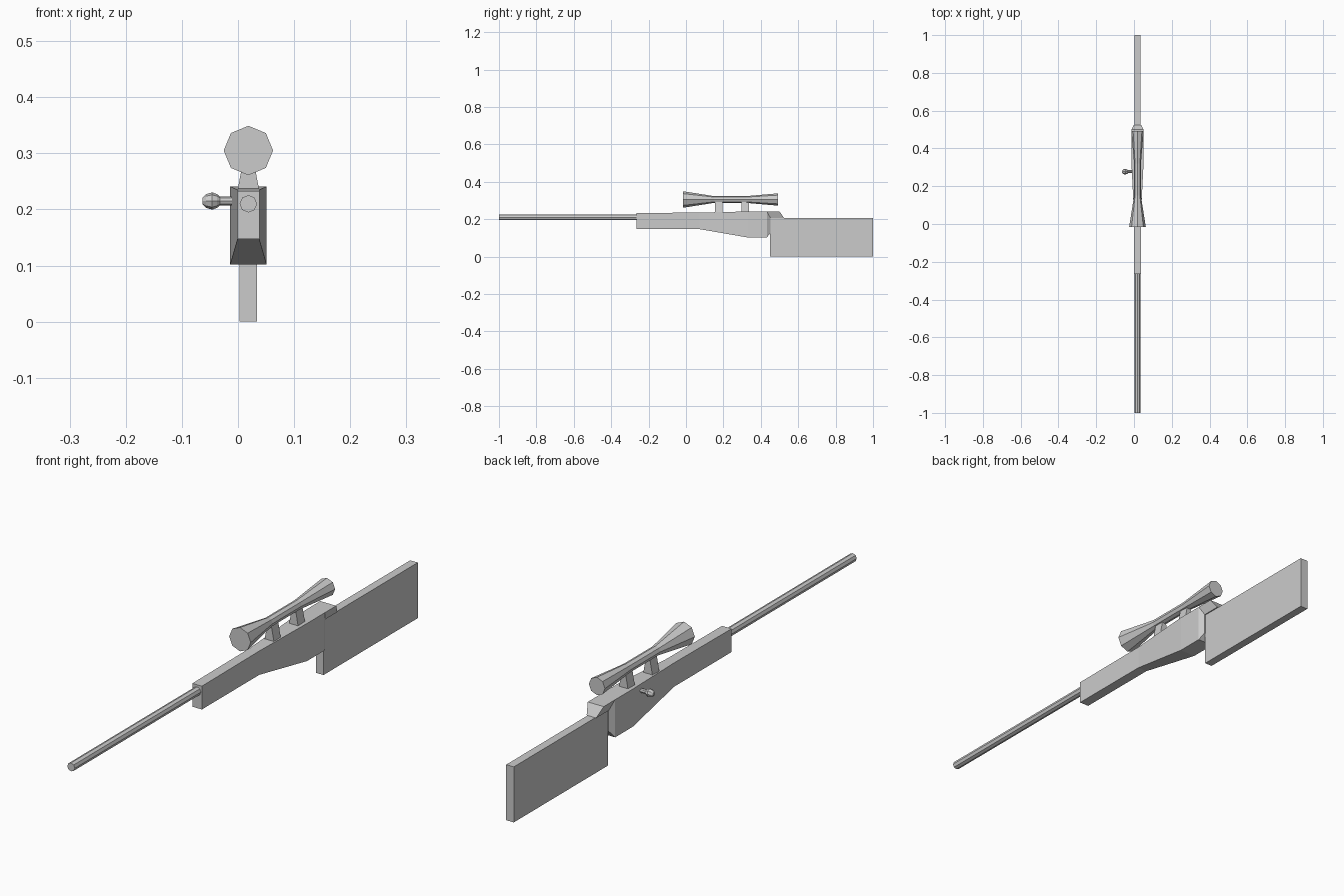
import bpy, bmesh, math

if "Cube" in bpy.data.objects:
    bpy.data.objects.remove(bpy.data.objects["Cube"])

CX = 0.0185  # centre line of the long parts


def finish(name, bm):
    bmesh.ops.recalc_face_normals(bm, faces=bm.faces[:])
    me = bpy.data.meshes.new(name)
    bm.to_mesh(me)
    bm.free()
    ob = bpy.data.objects.new(name, me)
    bpy.context.collection.objects.link(ob)
    return ob


def loft(name, rings):
    """Skin a list of equal-sized rings of points and cap both ends."""
    bm = bmesh.new()
    loops = [[bm.verts.new(p) for p in ring] for ring in rings]
    n = len(loops[0])
    for a, b in zip(loops, loops[1:]):
        for i in range(n):
            j = (i + 1) % n
            bm.faces.new((a[i], a[j], b[j], b[i]))
    bm.faces.new(loops[0])
    bm.faces.new(loops[-1])
    return finish(name, bm)


def rect_y(y, half, z0, z1):
    return [(CX - half, y, z0), (CX + half, y, z0), (CX + half, y, z1), (CX - half, y, z1)]


def rect_z(z, half, y0, y1):
    return [(CX - half, y0, z), (CX + half, y0, z), (CX + half, y1, z), (CX - half, y1, z)]


def circle(axis, pos, r, a, b, n=8):
    """Ring across the y axis (centre a=x, b=z) or the x axis (centre a=y, b=z)."""
    out = []
    for i in range(n):
        t = 2 * math.pi * i / n
        u, v = a + r * math.cos(t), b + r * math.sin(t)
        out.append((u, pos, v) if axis == 'y' else (pos, u, v))
    return out


# Barrel
loft("barrel", [circle('y', y, 0.0155, CX, 0.21) for y in (-1.0, -0.25)])

# Receiver body: (y, half width, bottom, top)
loft("body", [rect_y(*s) for s in (
    (-0.265, 0.0195, 0.147, 0.233),
    (0.07, 0.0195, 0.147, 0.235),
    (0.33, 0.0325, 0.102, 0.241),
    (0.433, 0.0325, 0.102, 0.241),
    (0.452, 0.0195, 0.128, 0.205))])

# Tang tapering down onto the stock
loft("tang", [rect_z(0.205, 0.0195, 0.452, 0.525),
              rect_z(0.241, 0.0325, 0.433, 0.5)])

# Shoulder stock
loft("stock", [rect_y(y, 0.0155, 0.0, 0.205) for y in (0.45, 1.0)])

# Scope tube, flared at both ends
loft("scope", [circle('y', y, r, CX, 0.305) for y, r in (
    (-0.015, 0.044), (0.15, 0.018), (0.32, 0.018), (0.493, 0.033))])

# Scope mounts
for name, y in (("front_mount", 0.176), ("rear_mount", 0.318)):
    loft(name, [rect_z(0.233, 0.0195, y - 0.02, y + 0.02),
                rect_z(0.294, 0.008, y - 0.02, y + 0.02)])

# Bolt handle with knob
loft("bolt_handle", [circle('x', x, r, 0.277, 0.215) for x, r in (
    (-0.063, 0.006), (-0.057, 0.012), (-0.046, 0.0155),
    (-0.037, 0.012), (-0.032, 0.008), (0.0, 0.008))])
